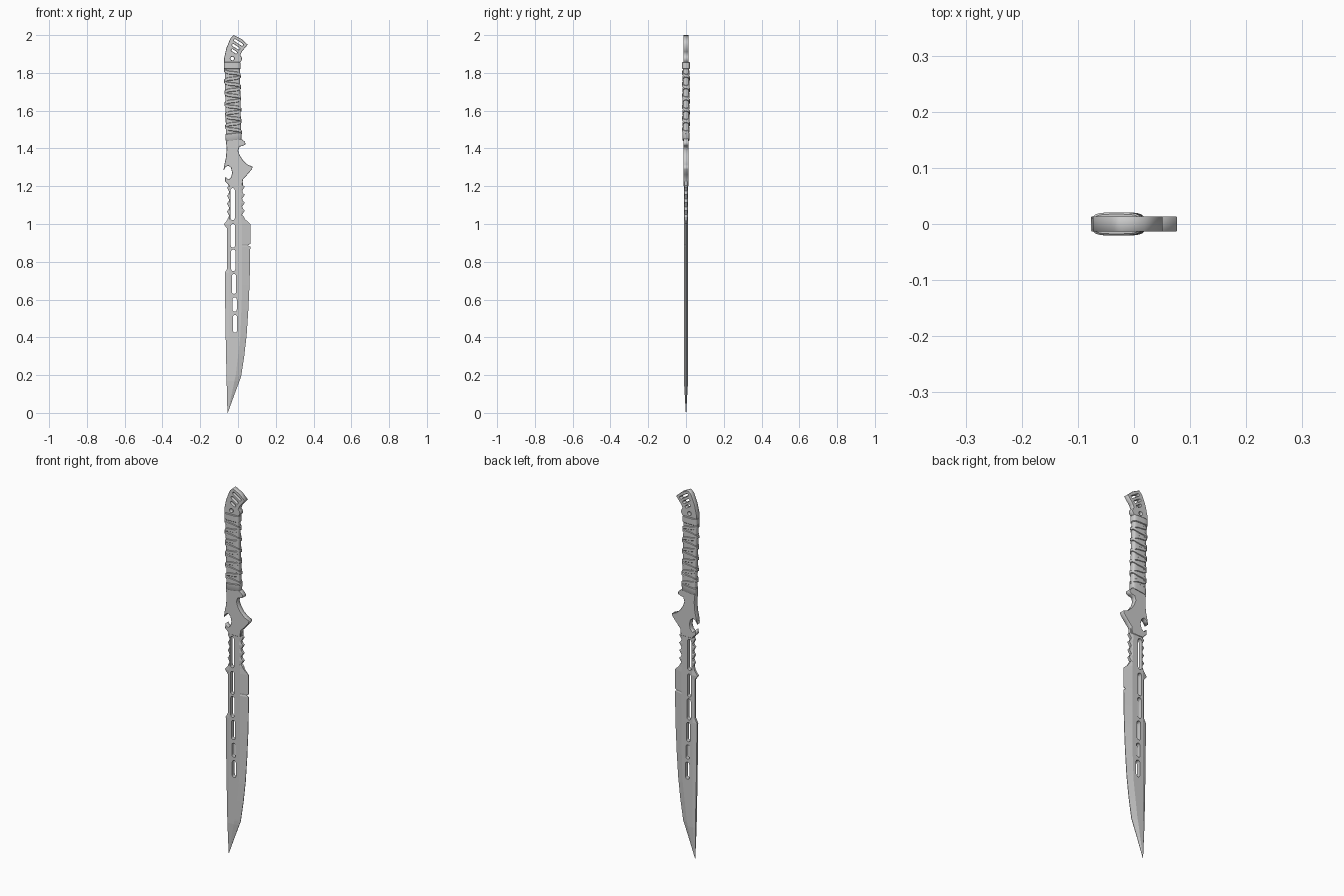
import bpy, bmesh, math

if "Cube" in bpy.data.objects:
    bpy.data.objects.remove(bpy.data.objects["Cube"])

def interp(prof, z):
    for (z0, v0), (z1, v1) in zip(prof, prof[1:]):
        if z0 <= z <= z1:
            return v0 + (v1 - v0) * (z - z0) / (z1 - z0)
    return prof[-1][1] if z > prof[-1][0] else prof[0][1]

def loft(name, rings, closed=True):
    """Skin a list of equal-length point rings, with capped ends."""
    bm = bmesh.new()
    vs = [[bm.verts.new(p) for p in r] for r in rings]
    n = len(vs[0])
    for a, b in zip(vs, vs[1:]):
        for i in range(n):
            j = (i + 1) % n
            bm.faces.new((a[i], a[j], b[j], b[i]))
    bm.faces.new(vs[0][::-1])
    bm.faces.new(vs[-1])
    bmesh.ops.recalc_face_normals(bm, faces=bm.faces)
    me = bpy.data.meshes.new(name)
    bm.to_mesh(me)
    bm.free()
    ob = bpy.data.objects.new(name, me)
    bpy.context.collection.objects.link(ob)
    return ob

def activate(ob):
    bpy.ops.object.select_all(action='DESELECT')
    ob.select_set(True)
    bpy.context.view_layer.objects.active = ob

def plate(name, loops, half, bevel=0.0):
    """Flat plate in the XZ plane; inner loops become holes."""
    cu = bpy.data.curves.new(name, 'CURVE')
    cu.dimensions, cu.fill_mode = '2D', 'BOTH'
    cu.extrude, cu.bevel_depth, cu.offset = half - bevel, bevel, -bevel
    cu.bevel_resolution = 0
    for pts in loops:
        sp = cu.splines.new('POLY')
        sp.points.add(len(pts) - 1)
        for p, (x, z) in zip(sp.points, pts):
            p.co = (x, z, 0, 1)
        sp.use_cyclic_u = True
    ob = bpy.data.objects.new(name, cu)
    bpy.context.collection.objects.link(ob)
    ob.rotation_euler.x = math.pi / 2
    activate(ob)
    bpy.ops.object.convert(target='MESH')
    ob = bpy.context.object
    bm = bmesh.new()
    bm.from_mesh(ob.data)
    bmesh.ops.remove_doubles(bm, verts=bm.verts, dist=1e-5)
    bmesh.ops.recalc_face_normals(bm, faces=bm.faces)
    bm.to_mesh(ob.data)
    bm.free()
    return ob

def slot(cx, cz, length, width, ang, seg=5):
    """Round-ended slot outline."""
    r, h, out = width / 2, (length - width) / 2, []
    for side in (0, 1):
        for i in range(seg + 1):
            a = -math.pi / 2 + math.pi * i / seg + side * math.pi
            x = r * math.cos(a) + (h if side == 0 else -h)
            y = r * math.sin(a)
            out.append((cx + x * math.cos(ang) - y * math.sin(ang),
                        cz + x * math.sin(ang) + y * math.cos(ang)))
    return out

# blade: edge and bevel lines as functions of height
left = [(0, -.056), (.2, -.061), (.44, -.066), (.74, -.070), (.765, -.057), (.975, -.057), (.998, -.075), (1.02, -.058)]
right = [(0, -.054), (.1, -.018), (.19, .016), (.3, .033), (.415, .046), (.55, .055), (.68, .061), (.8, .064),
         (.88, .065), (.887, .052), (.895, .065), (1.0, .065), (1.025, .038), (1.04, .031)]
for k in range(4):      # ricasso serrations
    z = 1.045 + k * .042
    left += [(z, -.047), (z + .022, -.058), (z + .03, -.05)]
    right += [(z + .004, .022), (z + .026, .036), (z + .034, .027)]
bev_l = [(0, -.0555), (.2, -.048), (.7, -.047), (1.22, -.044)]
bev_r = [(0, -.0545), (.2, -.012), (.4, .012), (.6, .02), (1.0, .02), (1.22, .012)]
thick = [(0, .001), (.17, .011), (1.22, .011)]
edge = [(0, .12), (1.0, .12), (1.04, .65), (1.22, .65)]
rings = []
for z in sorted({p[0] for p in left + right + bev_l + bev_r + thick} - {1.22}) + [1.225]:
    t, e = interp(thick, z), interp(edge, z)
    half = [(interp(left, z), .5 * t), (interp(bev_l, z), t), (interp(bev_r, z), t), (interp(right, z), e * t)]
    rings.append([(x, -y, z) for x, y in half] + [(x, y, z) for x, y in half[::-1]])
blade = loft("blade", rings)

# row of lightening slots through the blade
spans = [(1.02, 1.19, -.028), (.875, 1.0, -.027), (.75, .865, -.025),
         (.63, .735, -.021), (.535, .612, -.018), (.425, .518, -.016)]
cutter = plate("slot_cutter", [slot(x, (a + b) / 2, b - a, .023, math.pi / 2) for a, b, x in spans], .05)
mod = blade.modifiers.new("slots", 'BOOLEAN')
mod.operation, mod.object, mod.solver = 'DIFFERENCE', cutter, 'EXACT'
activate(blade)
bpy.ops.object.modifier_apply(modifier=mod.name)
bpy.data.objects.remove(cutter)

# guard with hook and spur, tang and slotted pommel in one plate
outline = [(-.046, 1.2), (.022, 1.2), (.026, 1.235), (.05, 1.262), (.074, 1.29), (.077, 1.303), (.05, 1.315),
           (.027, 1.336), (.01, 1.362), (.001, 1.388), (.008, 1.41), (.025, 1.413), (.039, 1.42), (.038, 1.434),
           (.022, 1.448), (.008, 1.46), (.003, 1.85), (.013, 1.858), (.022, 1.87), (.019, 1.885), (.012, 1.893),
           (.02, 1.912), (.051, 1.95), (.018, 1.98), (-.022, 2.0), (-.04, 1.983), (-.062, 1.93), (-.073, 1.88),
           (-.073, 1.85), (-.06, 1.83), (-.06, 1.47), (-.065, 1.45), (-.06, 1.4), (-.064, 1.35), (-.071, 1.32),
           (-.077, 1.283), (-.065, 1.302), (-.05, 1.309), (-.037, 1.297), (-.031, 1.272), (-.037, 1.247),
           (-.049, 1.236), (-.059, 1.241), (-.067, 1.252), (-.069, 1.226), (-.055, 1.212)]
tilt = -math.radians(33)
holes = [slot(.003, 1.961, .056, .012, tilt), slot(-.011, 1.938, .046, .012, tilt),
         slot(-.02, 1.914, .034, .011, tilt), slot(-.03, 1.876, .0201, .02, 0)]
plate("guard_tang_and_pommel", [outline] + holes, .0135, .0015)

# grip: rounded-rectangle section that leans slightly
def section(z, a, grow):
    f = lambda v: math.copysign(abs(v) ** .5, v)
    cx = -.023 - .008 * (z - 1.44) / .42
    return (cx + (.040 + grow) * f(math.cos(a)), (.0165 + grow) * f(math.sin(a)), z)

def sleeve(name, levels, n=32, slant=0.0):
    rings = []
    for z, g in levels:
        ring = [section(z, 2 * math.pi * i / n, g) for i in range(n)]
        rings.append([(x, y, zz + slant * (x + .03)) for x, y, zz in ring])
    ob = loft(name, rings)
    activate(ob)
    bpy.ops.object.shade_smooth_by_angle(angle=math.radians(35))

sleeve("grip_core", [(1.45, 0), (1.85, 0)])
sleeve("upper_collar", [(1.82, .001), (1.823, .004), (1.854, .004), (1.857, .001)])
sleeve("lower_collar", [(1.443, 0), (1.446, .002), (1.478, .003), (1.481, 0)], slant=.12)

# criss-cross cord wrap
def ribbon(name, direction, phase, grow, z0=1.485, z1=1.815, pitch=.06, w=.010):
    steps, rings = 180, []
    for s in range(steps + 1):
        z = z0 + (z1 - z0) * s / steps
        a = phase + direction * 2 * math.pi * (z - z0) / pitch
        rings.append([section(z - w, a, -.001), section(z - w * .7, a, grow),
                      section(z + w * .7, a, grow), section(z + w, a, -.001)])
    loft(name, rings)

ribbon("wrap_cord_right", 1, 0, .003)
ribbon("wrap_cord_left", -1, 0, .0042)
